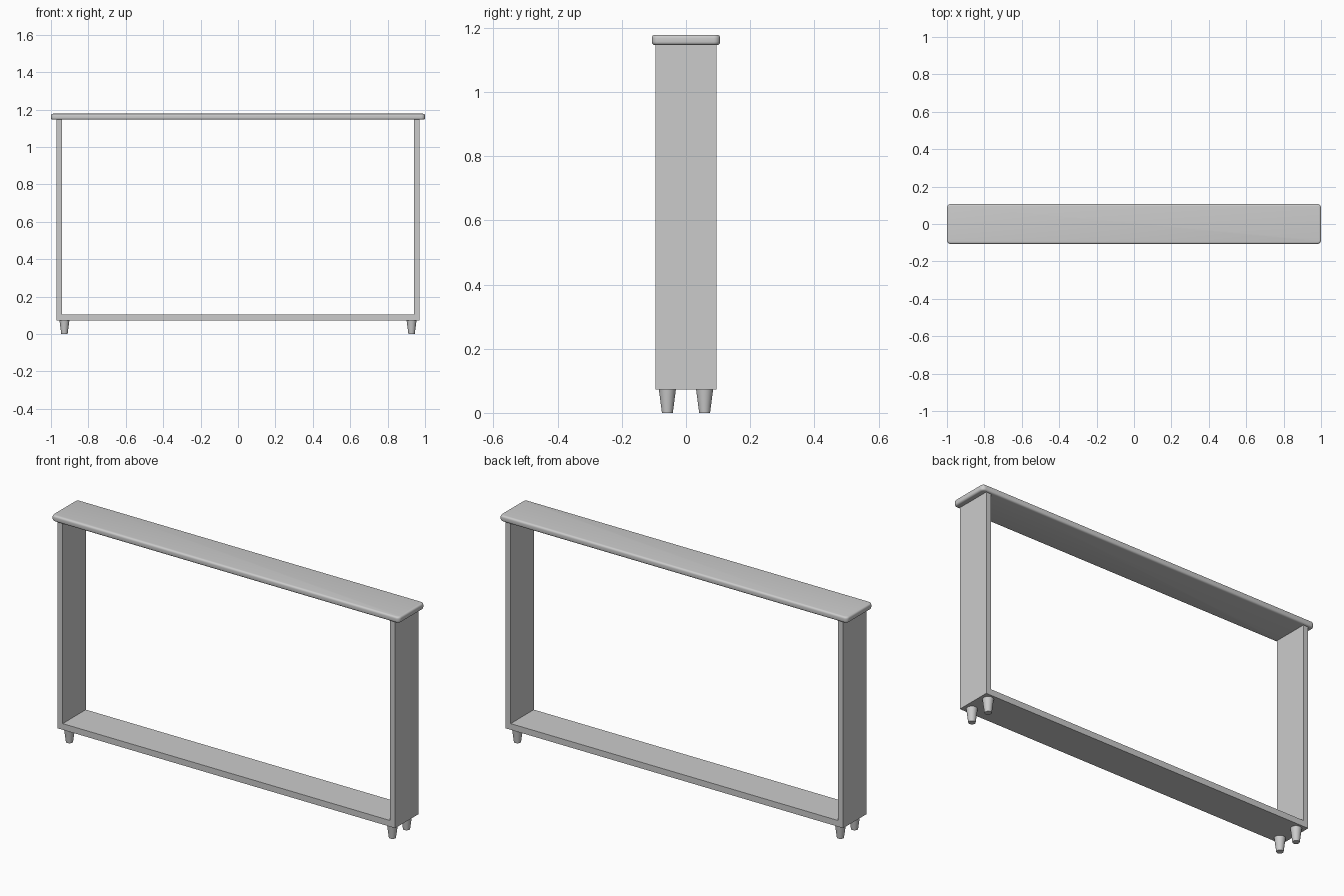
import bpy, bmesh
from mathutils import Matrix

if "Cube" in bpy.data.objects:
    bpy.data.objects.remove(bpy.data.objects["Cube"])

Z_FOOT, Z_SHELF, Z_TOP = 0.073, 0.105, 1.178
SLAB = 0.032


def finish(bm, name, smooth=False):
    bmesh.ops.recalc_face_normals(bm, faces=bm.faces)
    mesh = bpy.data.meshes.new(name)
    bm.to_mesh(mesh)
    bm.free()
    ob = bpy.data.objects.new(name, mesh)
    bpy.context.collection.objects.link(ob)
    if smooth:
        bpy.ops.object.select_all(action='DESELECT')
        ob.select_set(True)
        bpy.context.view_layer.objects.active = ob
        bpy.ops.object.shade_smooth_by_angle()
    return ob


# Open U-shaped frame: two side panels and the bottom shelf
bm = bmesh.new()
xo, xi, yd = 0.97, 0.941, 0.095
zu = Z_TOP - SLAB
half = [(xo, Z_FOOT), (xo, zu), (xi, zu), (xi, Z_SHELF)]
profile = half + [(-x, z) for x, z in reversed(half)]
face = bm.faces.new([bm.verts.new((x, -yd, z)) for x, z in profile])
ext = bmesh.ops.extrude_face_region(bm, geom=[face])
moved = [g for g in ext["geom"] if isinstance(g, bmesh.types.BMVert)]
bmesh.ops.translate(bm, verts=moved, vec=(0, 2 * yd, 0))
finish(bm, "frame")

# Top slab: rounded corners in plan, then softened upper and lower rims
bm = bmesh.new()
bmesh.ops.create_cube(bm, size=1, matrix=Matrix.Translation((0, 0, Z_TOP - SLAB / 2))
                      @ Matrix.Diagonal((2.0, 0.213, SLAB, 1)))
upright = [e for e in bm.edges if abs(e.verts[0].co.z - e.verts[1].co.z) > 0.01]
bmesh.ops.bevel(bm, geom=upright, offset=0.02, segments=6, profile=0.5, affect='EDGES')
rims = [e for e in bm.edges if abs(e.verts[0].co.z - e.verts[1].co.z) < 0.001]
bmesh.ops.bevel(bm, geom=rims, offset=0.01, segments=4, profile=0.5, affect='EDGES')
finish(bm, "top_slab", smooth=True)

# Four tapered round feet
for sx, xn in ((-1, "left"), (1, "right")):
    for sy, yn in ((-1, "front"), (1, "back")):
        bm = bmesh.new()
        bmesh.ops.create_cone(bm, cap_ends=True, segments=32, radius1=0.017, radius2=0.0265,
                              depth=Z_FOOT,
                              matrix=Matrix.Translation((sx * 0.928, sy * 0.058, Z_FOOT / 2)))
        finish(bm, f"foot_{yn}_{xn}", smooth=True)
